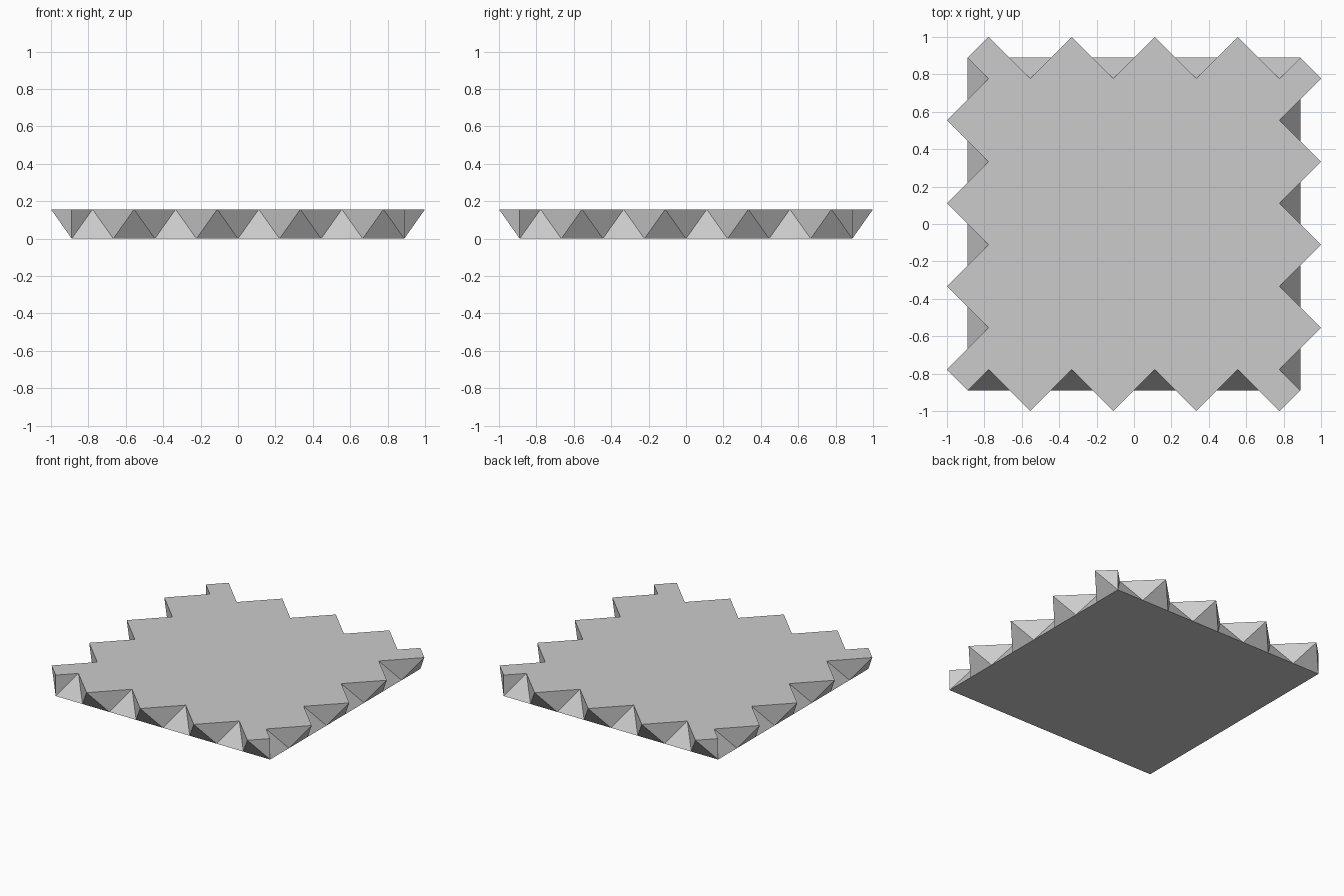
import bpy
import bmesh
from mathutils import Matrix, Vector

cube = bpy.data.objects.get("Cube")
if cube:
    bpy.data.objects.remove(cube, do_unlink=True)

TEETH = 8               # zigzag points along each side
STEP = 2 / 9            # spacing of the lattice
HALF = STEP * 4         # half width of the square base
HEIGHT = STEP / 2 ** 0.5

# Plain grey material
grey = bpy.data.materials.new("plain grey")
grey.use_nodes = True
colour = (0.6, 0.6, 0.6, 1)
grey.diffuse_color = colour
grey.node_tree.nodes["Principled BSDF"].inputs["Base Color"].default_value = colour

bm = bmesh.new()
bottom, top, top_corners = [], [], []

# Rim points of one side, repeated by quarter turns
for side in range(4):
    turn = Matrix.Rotation(side * 1.5707963, 3, "Z")

    def point(x, y, z):
        return bm.verts.new(turn @ Vector((x, y, z)))

    top_corners.append(point(-HALF, -HALF, HEIGHT))
    for k in range(TEETH):
        x = -HALF + k * STEP
        reach = HALF + (STEP / 2 if k % 2 else -STEP / 2)
        bottom.append(point(x, -HALF, 0))
        top.append(point(x + STEP / 2, -reach, HEIGHT))

# Toothed walls between the straight base and the zigzag rim
outline = []
count = len(bottom)
for i in range(count):
    base, following, tip, previous = bottom[i], bottom[(i + 1) % count], top[i], top[i - 1]
    bm.faces.new((base, following, tip))
    if i % TEETH == 0:
        corner = top_corners[i // TEETH]
        bm.faces.new((base, corner, previous))
        bm.faces.new((base, tip, corner))
        outline.append(corner)
    else:
        bm.faces.new((base, tip, previous))
    outline.append(tip)

# Flat top and underside
bm.faces.new(outline)
bm.faces.new(list(reversed(bottom)))
bmesh.ops.recalc_face_normals(bm, faces=bm.faces)

mesh = bpy.data.meshes.new("toothed_plate")
bm.to_mesh(mesh)
bm.free()
mesh.materials.append(grey)
plate = bpy.data.objects.new("toothed_plate", mesh)
bpy.context.collection.objects.link(plate)
